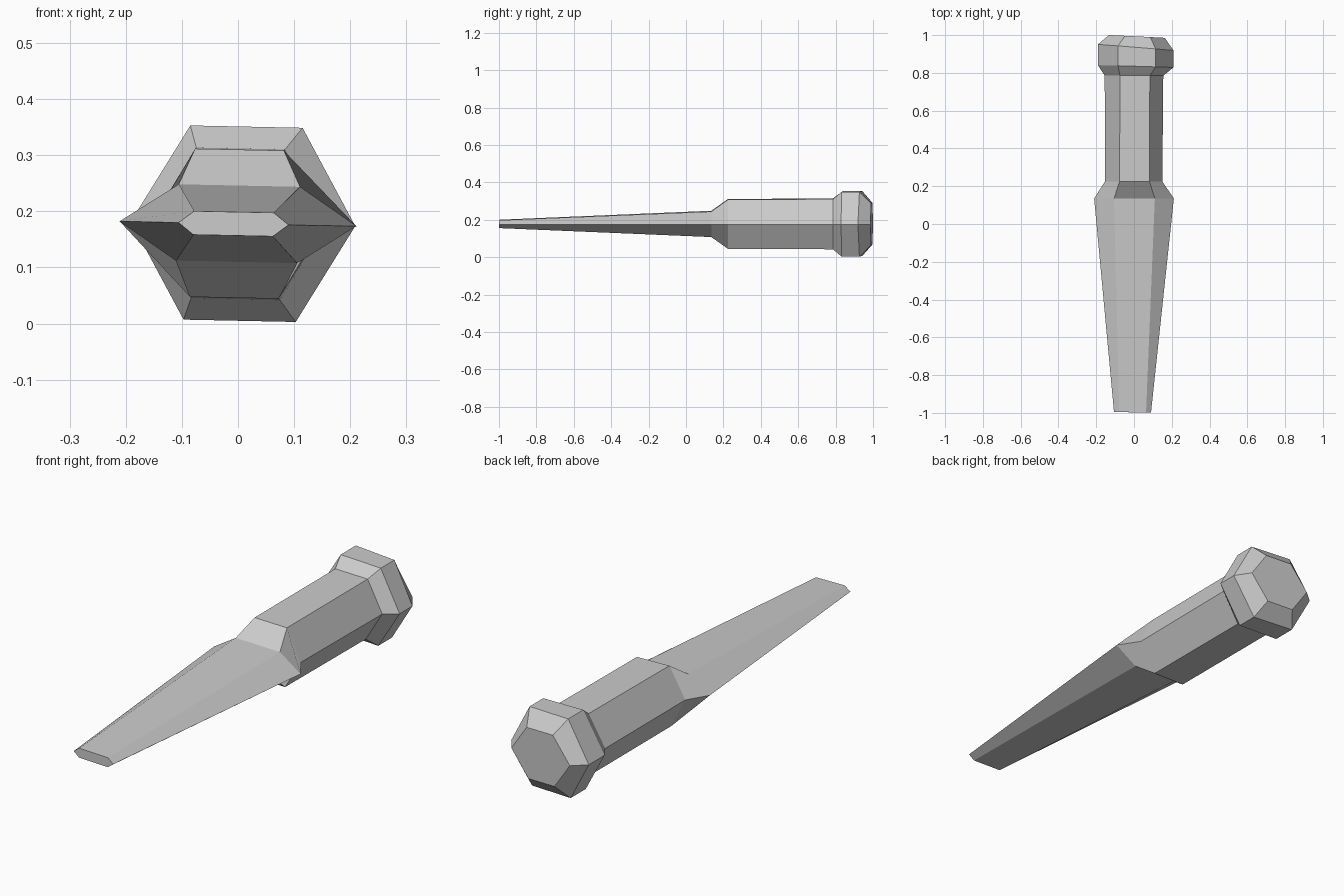
import bpy
import bmesh

if "Cube" in bpy.data.objects:
    bpy.data.objects.remove(bpy.data.objects["Cube"], do_unlink=True)

# One plain grey for the whole model
grey = bpy.data.materials.new("plain grey")
grey.use_nodes = True
grey.diffuse_color = (0.6, 0.6, 0.6, 1)
grey.node_tree.nodes["Principled BSDF"].inputs["Base Color"].default_value = (0.6, 0.6, 0.6, 1)

MID_Z = 0.178   # height of the long axis
ROLL = 0.035    # slight twist of the hexagons about the long axis


def hexagon(bm, y, cx, side, flat, height, yaw):
    """Six-sided ring: side = half width, flat = half width of top edge."""
    outline = [(side, 0), (flat, height), (-flat, height),
               (-side, 0), (-flat, -height), (flat, -height)]
    return [bm.verts.new((cx + x + ROLL * z, y + yaw * x, MID_Z + z - ROLL * 0.6 * x))
            for x, z in outline]


def loft(name, sections, cap_front=False, cap_back=False):
    bm = bmesh.new()
    rings = [hexagon(bm, *s) for s in sections]
    for a, b in zip(rings, rings[1:]):
        for i in range(6):
            j = (i + 1) % 6
            bm.faces.new((a[i], b[i], b[j], a[j]))
    if cap_front:
        bm.faces.new(rings[0])
    if cap_back:
        bm.faces.new(rings[-1][::-1])
    # Consistent outward direction, also for the open tubes
    for f in bm.faces:
        f.normal_update()
        c = f.calc_center_median()
        out = c.copy()
        out.z -= MID_Z
        out.y = 0
        if len(f.verts) == 6:
            out = c.copy()
            out.x = out.z = 0
        if f.normal.dot(out) < 0:
            f.normal_flip()
    mesh = bpy.data.meshes.new(name)
    bm.to_mesh(mesh)
    bm.free()
    mesh.materials.append(grey)
    obj = bpy.data.objects.new(name, mesh)
    bpy.context.collection.objects.link(obj)


# Sections: y, centre x, half width, half top edge, half height, yaw
tip = (-0.997, -0.008, 0.098, 0.071, 0.021, -0.02)
shoulder = (0.135, 0, 0.211, 0.108, 0.068, 0)
grip_start = (0.225, -0.002, 0.152, 0.079, 0.132, 0)
grip_end = (0.785, 0, 0.155, 0.079, 0.134, 0)
knob_low = (0.835, 0.009, 0.2, 0.1, 0.173, -0.03)
knob_high = (0.935, 0.009, 0.2, 0.1, 0.173, -0.08)
knob_end = (0.993, 0.015, 0.148, 0.066, 0.112, -0.05)

loft("blade", [tip, shoulder], cap_front=True)
loft("grip", [shoulder, grip_start, grip_end])
loft("end_knob", [grip_end, knob_low, knob_high, knob_end], cap_back=True)
